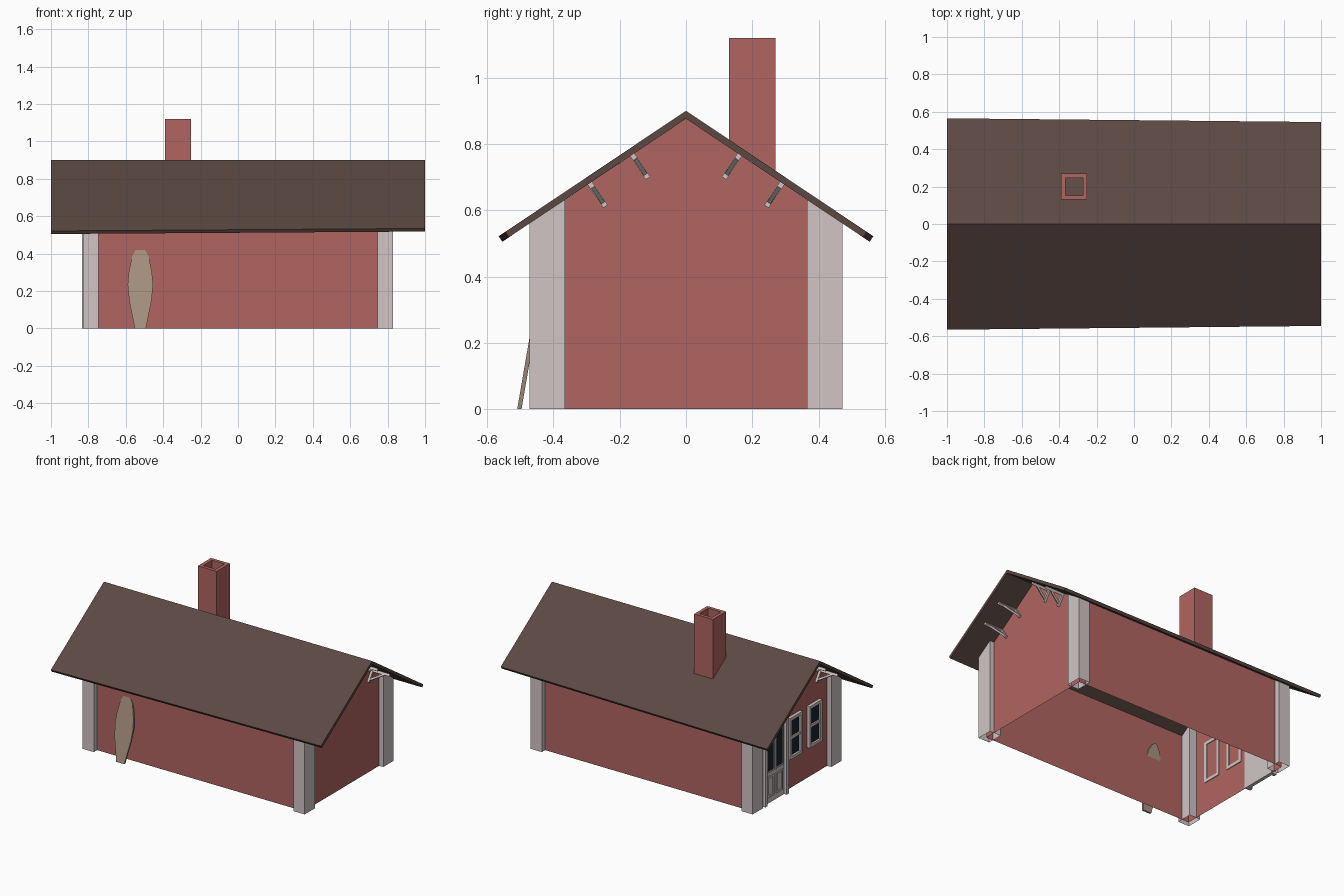
import bpy, bmesh, math
from mathutils import Vector

if "Cube" in bpy.data.objects:
    bpy.data.objects.remove(bpy.data.objects["Cube"])

SLOPE = 0.67                       # roof rise per unit of y
ANG = math.atan(SLOPE)
RIDGE, UNDER = 0.90, 0.876         # ridge heights, top and underside


def srgb(r, g, b):
    def f(c):
        c /= 255
        return c / 12.92 if c <= 0.04045 else ((c + 0.055) / 1.055) ** 2.4
    return (f(r), f(g), f(b), 1)


def material(name, *rgb):
    m = bpy.data.materials.new(name)
    m.diffuse_color = srgb(*rgb)
    m.use_nodes = True
    m.node_tree.nodes["Principled BSDF"].inputs["Base Color"].default_value = m.diffuse_color
    return m


RED = material("wall_red", 176, 101, 97)
TRIM = material("trim_grey", 209, 197, 197)
ROOF = material("roof_brown", 91, 72, 66)
BOARD = material("board_tan", 168, 146, 128)
GLASS = material("window_glass", 24, 35, 46)


def build(name, parts, mat):
    """One object from a list of (verts, faces) pieces."""
    bm = bmesh.new()
    for verts, faces in parts:
        vs = [bm.verts.new(v) for v in verts]
        for f in faces:
            bm.faces.new([vs[i] for i in f])
    bmesh.ops.recalc_face_normals(bm, faces=bm.faces[:])
    me = bpy.data.meshes.new(name)
    bm.to_mesh(me)
    bm.free()
    me.materials.append(mat)
    ob = bpy.data.objects.new(name, me)
    bpy.context.collection.objects.link(ob)
    return ob


SIDES = [(0, 1, 5, 4), (1, 2, 6, 5), (2, 3, 7, 6), (3, 0, 4, 7)]
CAPS = [(0, 3, 2, 1), (4, 5, 6, 7)]


def under(y):
    return UNDER - SLOPE * abs(y)


def box(x0, x1, y0, y1, z0, z1):
    c = [(x0, y0), (x1, y0), (x1, y1), (x0, y1)]
    return [(x, y, z) for z in (z0, z1) for x, y in c], SIDES + CAPS


def bar(p, q, w, t):
    """Square bar from p to q; w is the unit side direction."""
    p, q, w = Vector(p), Vector(q), Vector(w)
    n = (q - p).normalized().cross(w)
    o = [(-1, -1), (1, -1), (1, 1), (-1, 1)]
    return [e + (w * a + n * b) * t / 2 for e in (p, q) for a, b in o], SIDES + CAPS


# walls: open-bottomed shell with two gables
WX, WY = 0.797, 0.437
prof = [(-WY, 0), (-WY, under(WY)), (0, UNDER), (WY, under(WY)), (WY, 0)]
wv = [(x, y, z) for x in (-WX, WX) for y, z in prof]
build("walls", [(wv, [(0, 1, 2, 3, 4), (5, 6, 7, 8, 9), (0, 1, 6, 5), (3, 4, 9, 8)])], RED)

# corner posts: hollow tubes with tops following the roof
posts = []
for sx in (-1, 1):
    for sy in (-1, 1):
        c = [(0.745, 0.365), (0.828, 0.365), (0.828, 0.472), (0.745, 0.472)]
        posts.append(([(x * sx, y * sy, 0) for x, y in c] +
                      [(x * sx, y * sy, under(y)) for x, y in c], SIDES))
build("corner_posts", posts, TRIM)

# roof: bent slab, slightly wider at the left end
rv = []
for x, h in ((-1, 0.565), (1, 0.545)):
    zt = RIDGE - SLOPE * h
    hb, zb = h - 0.011, zt - 0.0165
    rv += [(x, -h, zt), (x, 0, RIDGE), (x, h, zt), (x, hb, zb), (x, 0, UNDER), (x, -hb, zb)]
build("roof", [(rv, [(0, 1, 4, 5), (1, 2, 3, 4), (6, 7, 10, 11), (7, 8, 9, 10)] +
               [(i, (i + 1) % 6, (i + 1) % 6 + 6, i + 6) for i in range(6)])], ROOF)

# chimney: hollow square stack cut along the roof slope
cv = []
for r in (0.07, 0.047):
    c = [(-0.32 + a * r, 0.20 + b * r) for a, b in ((-1, -1), (1, -1), (1, 1), (-1, 1))]
    cv += [(x, y, under(y) + 0.01) for x, y in c] + [(x, y, 1.12) for x, y in c]
cf = SIDES + [tuple(i + 8 for i in f) for f in SIDES]
cf += [(4 + i, 4 + (i + 1) % 4, 12 + (i + 1) % 4, 12 + i) for i in range(4)]
build("chimney", [(cv, cf)], RED)

# gable brackets: arm, wall leg and diagonal brace, square to the roof
br = []
for sx in (-1, 1):
    for sy in (-1, 1):
        down = Vector((0, -sy * math.sin(ANG), -math.cos(ANG)))
        side = Vector((0, sy * math.cos(ANG), -math.sin(ANG)))
        for y in (0.162, 0.290):
            o = Vector((sx * 0.803, sy * y, under(y)))
            out = Vector((sx, 0, 0))
            br.append(bar(o + down * 0.008, o + out * 0.13 + down * 0.008, side, 0.016))
            br.append(bar(o, o + down * 0.085, side, 0.016))
            br.append(bar(o + down * 0.07, o + out * 0.09 + down * 0.012, side, 0.012))
build("roof_brackets", br, TRIM)


def frame(x0, x1, y0, y1, z0, z1, w, sill=True):
    """Rectangular surround made of bars."""
    p = [box(x0, x1, y0, y0 + w, z0, z1), box(x0, x1, y1 - w, y1, z0, z1),
         box(x0, x1, y0 + w, y1 - w, z1 - w, z1)]
    if sill:
        p.append(box(x0, x1, y0 + w, y1 - w, z0, z0 + w))
    return p


# windows on the left gable, two panes each
for i, yc in enumerate((-0.008, -0.218)):
    y0, y1, z0, z1 = yc - 0.067, yc + 0.067, 0.205, 0.485
    p = frame(-0.818, -0.792, y0, y1, z0, z1, 0.02)
    p.append(box(-0.814, -0.798, y0 + 0.02, y1 - 0.02, 0.336, 0.354))
    build("window_frame_%d" % (i + 1), p, TRIM)
    build("window_pane_%d" % (i + 1),
          [box(-0.805, -0.799, y0 + 0.02, y1 - 0.02, z0 + 0.02, z1 - 0.02)], GLASS)

# door beside the windows: surround, slab, raised panels, two tall panes
y0, y1, top = 0.095, 0.345, 0.53
d = frame(-0.834, -0.792, y0, y1, 0, top, 0.024, False)
d.append(box(-0.815, -0.792, y0 + 0.024, y1 - 0.024, 0, top - 0.024))
panes = []
for a, b in ((0.137, 0.208), (0.232, 0.303)):
    d += frame(-0.821, -0.814, a, b, 0.04, 0.18, 0.012)
    d += frame(-0.821, -0.814, a - 0.008, b + 0.008, 0.207, 0.488, 0.01)
    panes.append(box(-0.818, -0.813, a, b, 0.215, 0.48))
build("door", d, TRIM)
build("door_panes", panes, GLASS)

# surfboard leaning on the front wall
half = [(0.03, 0), (0.06, 0.15), (0.068, 0.235), (0.062, 0.30), (0.045, 0.385), (0.02, 0.428), (0.006, 0.44)]
outline = half + [(-x, z) for x, z in reversed(half)]
n = len(outline)
bv = [(-0.522 + x, y + z * 0.172, z) for y in (-0.509, -0.496) for x, z in outline]
build("surfboard", [(bv, [tuple(range(n)), tuple(range(n, 2 * n))] +
                    [(i, (i + 1) % n, (i + 1) % n + n, i + n) for i in range(n)])], BOARD)
